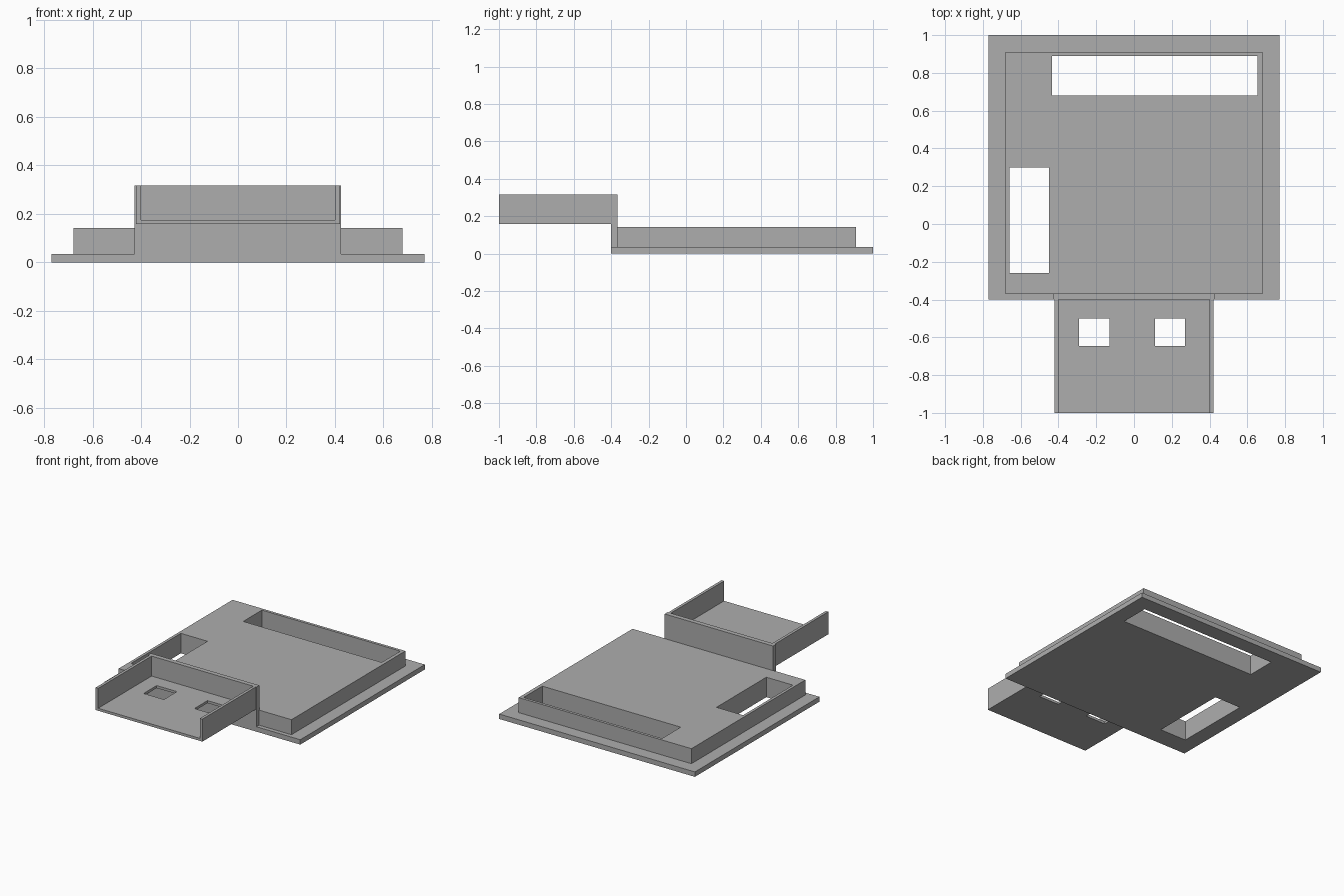
import bpy
import bmesh
from mathutils import Vector

cube = bpy.data.objects.get("Cube")
if cube:
    bpy.data.objects.remove(cube, do_unlink=True)

grey = bpy.data.materials.new("plain grey")
grey.use_nodes = True
colour = (0.42, 0.42, 0.42, 1)
grey.diffuse_color = colour
grey.node_tree.nodes["Principled BSDF"].inputs["Base Color"].default_value = colour


def box(name, x, y, z):
    """Flat-faced box spanning the given (low, high) ranges."""
    low, high = (Vector(corner) for corner in zip(x, y, z))
    mesh = bpy.data.meshes.new(name)
    bm = bmesh.new()
    bmesh.ops.create_cube(bm, size=1)
    for v in bm.verts:
        v.co = (low + high) / 2 + v.co * (high - low)
    bm.to_mesh(mesh)
    bm.free()
    mesh.materials.append(grey)
    obj = bpy.data.objects.new(name, mesh)
    bpy.context.collection.objects.link(obj)
    return obj


def combine(target, other, operation):
    """Apply an exact boolean and discard the second object."""
    other.hide_render = True
    mod = target.modifiers.new(operation.lower(), "BOOLEAN")
    mod.operation = operation
    mod.solver = "EXACT"
    mod.object = other
    bpy.context.view_layer.objects.active = target
    bpy.ops.object.modifier_apply(modifier=mod.name)
    bpy.data.objects.remove(other, do_unlink=True)


# Flanged base plate with its raised deck
base = box("base_plate", (-0.77, 0.77), (-0.4, 1), (0, 0.035))
deck = box("raised_deck", (-0.68, 0.68), (-0.37, 0.91), (0.015, 0.142))
combine(base, deck, "UNION")

# Long rear slot and shorter side slot, open right through
for x, y in (((-0.435, 0.655), (0.68, 0.89)), ((-0.66, -0.45), (-0.26, 0.30))):
    combine(base, box("slot_cutter", x, y, (-0.1, 0.3)), "DIFFERENCE")

# Upright wall joining the base to the tray
wall = box("upright_wall", (-0.428, 0.425), (-0.4, -0.367), (0, 0.317))
combine(base, wall, "UNION")

# Raised tray, open at the front and top
tray = box("front_tray", (-0.42, 0.42), (-1, -0.4), (0.157, 0.317))
combine(tray, box("tray_cutter", (-0.4, 0.4), (-1.1, -0.3), (0.175, 0.5)), "DIFFERENCE")
for x in (-0.29, 0.11):
    hole = box("hole_cutter", (x, x + 0.16), (-0.647, -0.5), (0.1, 0.25))
    combine(tray, hole, "DIFFERENCE")
